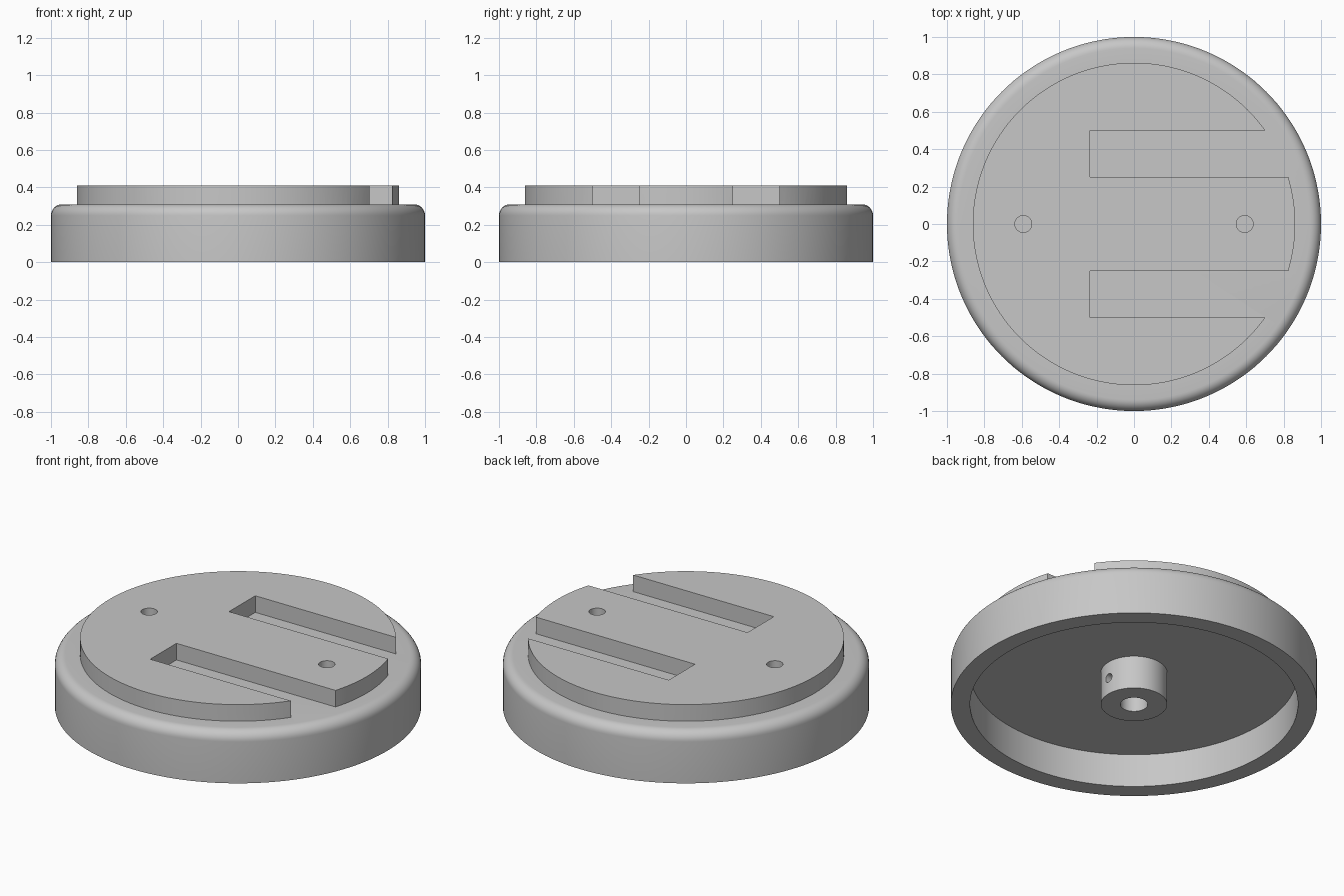
import bpy, bmesh
from math import pi, sin, cos, asin, sqrt, radians
from mathutils import Matrix, Vector

cube = bpy.data.objects.get("Cube")
if cube:
    bpy.data.objects.remove(cube, do_unlink=True)

# Main sizes
LEDGE_Z, TOP_Z = 0.31, 0.41
PLATE_R, FILLET = 0.862, 0.06
SLOT_X, SLOT_IN, SLOT_OUT = -0.235, 0.25, 0.5

grey = bpy.data.materials.new("plain grey")
grey.use_nodes = True
COLOUR = (0.57, 0.57, 0.57, 1)
grey.diffuse_color = COLOUR
grey.node_tree.nodes["Principled BSDF"].inputs["Base Color"].default_value = COLOUR


def make_object(name, bm):
    bmesh.ops.recalc_face_normals(bm, faces=bm.faces[:])
    mesh = bpy.data.meshes.new(name)
    bm.to_mesh(mesh)
    bm.free()
    mesh.materials.append(grey)
    obj = bpy.data.objects.new(name, mesh)
    bpy.context.collection.objects.link(obj)
    return obj


def lathe(name, profile, steps=144):
    bm = bmesh.new()
    verts = [bm.verts.new((r, 0, z)) for r, z in profile]
    edges = [bm.edges.new(pair) for pair in zip(verts, verts[1:])]
    bmesh.ops.spin(bm, geom=verts + edges, cent=(0, 0, 0), axis=(0, 0, 1),
                   angle=2 * pi, steps=steps, use_duplicate=False)
    bmesh.ops.remove_doubles(bm, verts=bm.verts[:], dist=1e-4)
    return make_object(name, bm)


def drill(name, start, end, radius):
    start, end = Vector(start), Vector(end)
    axis = end - start
    place = Matrix.Translation((start + end) / 2) @ axis.to_track_quat('Z', 'Y').to_matrix().to_4x4()
    bm = bmesh.new()
    bmesh.ops.create_cone(bm, cap_ends=True, segments=32, radius1=radius,
                          radius2=radius, depth=axis.length, matrix=place)
    return make_object(name, bm)


def combine(target, tool, operation):
    tool.hide_render = True
    mod = target.modifiers.new(operation.lower(), 'BOOLEAN')
    mod.operation, mod.solver, mod.object = operation, 'EXACT', tool
    bpy.context.view_layer.objects.active = target
    bpy.ops.object.modifier_apply(modifier=mod.name)
    bpy.data.objects.remove(tool, do_unlink=True)


def arc(a0, a1, count):
    angles = [a0 + (a1 - a0) * i / count for i in range(count + 1)]
    return [(PLATE_R * cos(a), PLATE_R * sin(a)) for a in angles]


# Hollow round base with a rounded rim and a bored hub underneath
rim = [(1 - FILLET + FILLET * cos(i * pi / 16), LEDGE_Z - FILLET + FILLET * sin(i * pi / 16))
       for i in range(9)]
base = lathe("round_base", [(0, 0.2), (0.075, 0.2), (0.075, 0), (0.181, 0), (0.181, 0.2),
                            (0.895, 0.2), (0.895, 0), (1, 0)] + rim + [(0, LEDGE_Z)])

# Raised plate with two open slots, sunk a little into the base before joining
inner, outer = asin(SLOT_IN / PLATE_R), asin(SLOT_OUT / PLATE_R)
outline = arc(-inner, inner, 16)
outline += [(SLOT_X, SLOT_IN), (SLOT_X, SLOT_OUT)]
outline += arc(outer, 2 * pi - outer, 120)
outline += [(SLOT_X, -SLOT_OUT), (SLOT_X, -SLOT_IN)]
bm = bmesh.new()
face = bm.faces.new([bm.verts.new((x, y, LEDGE_Z - 0.05)) for x, y in outline])
grown = bmesh.ops.extrude_face_region(bm, geom=[face], use_keep_orig=True)
bmesh.ops.translate(bm, vec=(0, 0, TOP_Z - LEDGE_Z + 0.05),
                    verts=[g for g in grown["geom"] if isinstance(g, bmesh.types.BMVert)])
combine(base, make_object("slotted_plate", bm), 'UNION')

# Two blind pin holes in the plate
for x in (-0.592, 0.592):
    combine(base, drill("pin_hole", (x, 0, LEDGE_Z - 0.005), (x, 0, 0.5), 0.045), 'DIFFERENCE')

# Set screw hole through one side of the hub
combine(base, drill("set_screw_hole", (0.02, 0, 0.1), (0.3, 0, 0.1), 0.026), 'DIFFERENCE')

# Smooth curved walls, sharp edges
base.select_set(True)
bpy.context.view_layer.objects.active = base
bpy.ops.object.shade_smooth_by_angle(angle=radians(30))
